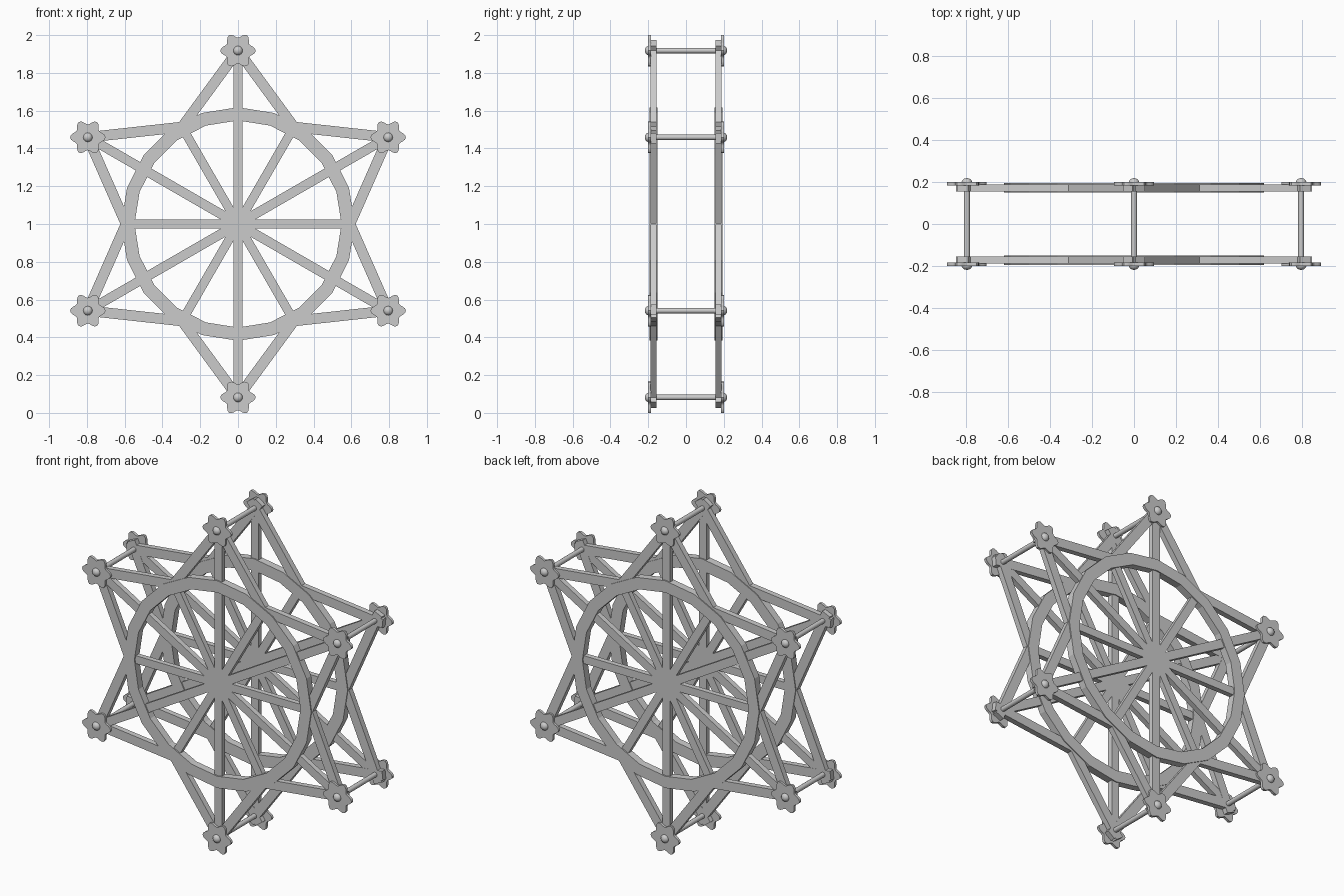
import bpy, bmesh
from math import sin, cos, pi, radians
from mathutils import Vector, Matrix

if "Cube" in bpy.data.objects:
    bpy.data.objects.remove(bpy.data.objects["Cube"])

C = Vector((0, 0, 1))          # wheel centre
TIP, INNER = 0.918, 0.593      # star tip and notch radii


def polar(r, deg):
    return Vector((r * cos(radians(deg)), 0, r * sin(radians(deg)))) + C


def finish(bm, name, smooth=False):
    bmesh.ops.recalc_face_normals(bm, faces=bm.faces)
    me = bpy.data.meshes.new(name)
    bm.to_mesh(me)
    bm.free()
    ob = bpy.data.objects.new(name, me)
    bpy.context.collection.objects.link(ob)
    if smooth:
        bpy.ops.object.select_all(action='DESELECT')
        bpy.context.view_layer.objects.active = ob
        ob.select_set(True)
        bpy.ops.object.shade_smooth_by_angle(angle=radians(40))
    return ob


def beam(bm, a, b, width, y0, y1, ext_a=0, ext_b=0):
    # flat bar between two points in the wheel plane
    d = (b - a).normalized()
    a, b = a - d * ext_a, b + d * ext_b
    n = Vector((-d.z, 0, d.x)) * width / 2
    prism(bm, [a + n, a - n, b - n, b + n], y0, y1)


def prism(bm, pts, y0, y1):
    lo = [bm.verts.new((p.x, y0, p.z)) for p in pts]
    hi = [bm.verts.new((p.x, y1, p.z)) for p in pts]
    bm.faces.new(lo)
    bm.faces.new(hi[::-1])
    for i in range(len(pts)):
        j = (i + 1) % len(pts)
        bm.faces.new((lo[i], hi[i], hi[j], lo[j]))


def ring(bm, r0, r1, y0, y1, n):
    loops = []
    for r, y in ((r0, y0), (r1, y0), (r1, y1), (r0, y1)):
        loops.append([bm.verts.new(polar(r, 360 * i / n) + Vector((0, y, 0))) for i in range(n)])
    for k in range(4):
        p, q = loops[k], loops[(k + 1) % 4]
        for i in range(n):
            j = (i + 1) % n
            bm.faces.new((p[i], p[j], q[j], q[i]))


tips = [30 + 60 * i for i in range(6)]

for side, s in (("front", -1), ("back", 1)):
    # zigzag star outline
    bm = bmesh.new()
    for t in tips:
        for k in (-30, 30):
            beam(bm, polar(TIP, t), polar(INNER, t + k), 0.055, s * 0.155, s * 0.188, 0.05, 0.015)
    finish(bm, side + "_star_frame")

    # spokes: long ones to the tips, short ones to the rim
    bm = bmesh.new()
    for t in tips:
        beam(bm, C, polar(TIP, t), 0.05, s * 0.156, s * 0.187)
        beam(bm, C, polar(0.57, t + 30), 0.047, s * 0.156, s * 0.187)
    finish(bm, side + "_spokes")

    # twenty-sided rim
    bm = bmesh.new()
    ring(bm, 0.548, 0.618, s * 0.15, s * 0.194, 20)
    finish(bm, side + "_rim")

    # lobed tip plates
    bm = bmesh.new()
    for t in tips:
        c = polar(TIP, t)
        pts = []
        for i in range(48):
            a = 2 * pi * i / 48
            r = 0.081 + 0.013 * cos(6 * a)
            pts.append(c + Vector((r * cos(a), 0, r * sin(a))))
        prism(bm, pts, s * 0.184, s * 0.2)
    finish(bm, side + "_tip_plates", True)

    # domed bolt heads
    bm = bmesh.new()
    for t in tips:
        m = Matrix.Translation(polar(TIP, t) + Vector((0, s * 0.197, 0))) @ \
            Matrix.Diagonal((1, 0.85, 1, 1)) @ Matrix.Rotation(pi / 2, 4, 'X')
        bmesh.ops.create_uvsphere(bm, u_segments=16, v_segments=10, radius=0.025, matrix=m)
    finish(bm, side + "_bolt_heads", True)

# cross rods joining both sides
bm = bmesh.new()
for t in tips:
    m = Matrix.Translation(polar(TIP, t)) @ Matrix.Rotation(pi / 2, 4, 'X')
    bmesh.ops.create_cone(bm, cap_ends=True, segments=16, radius1=0.0145, radius2=0.0145,
                          depth=0.39, matrix=m)
finish(bm, "cross_rods", True)
